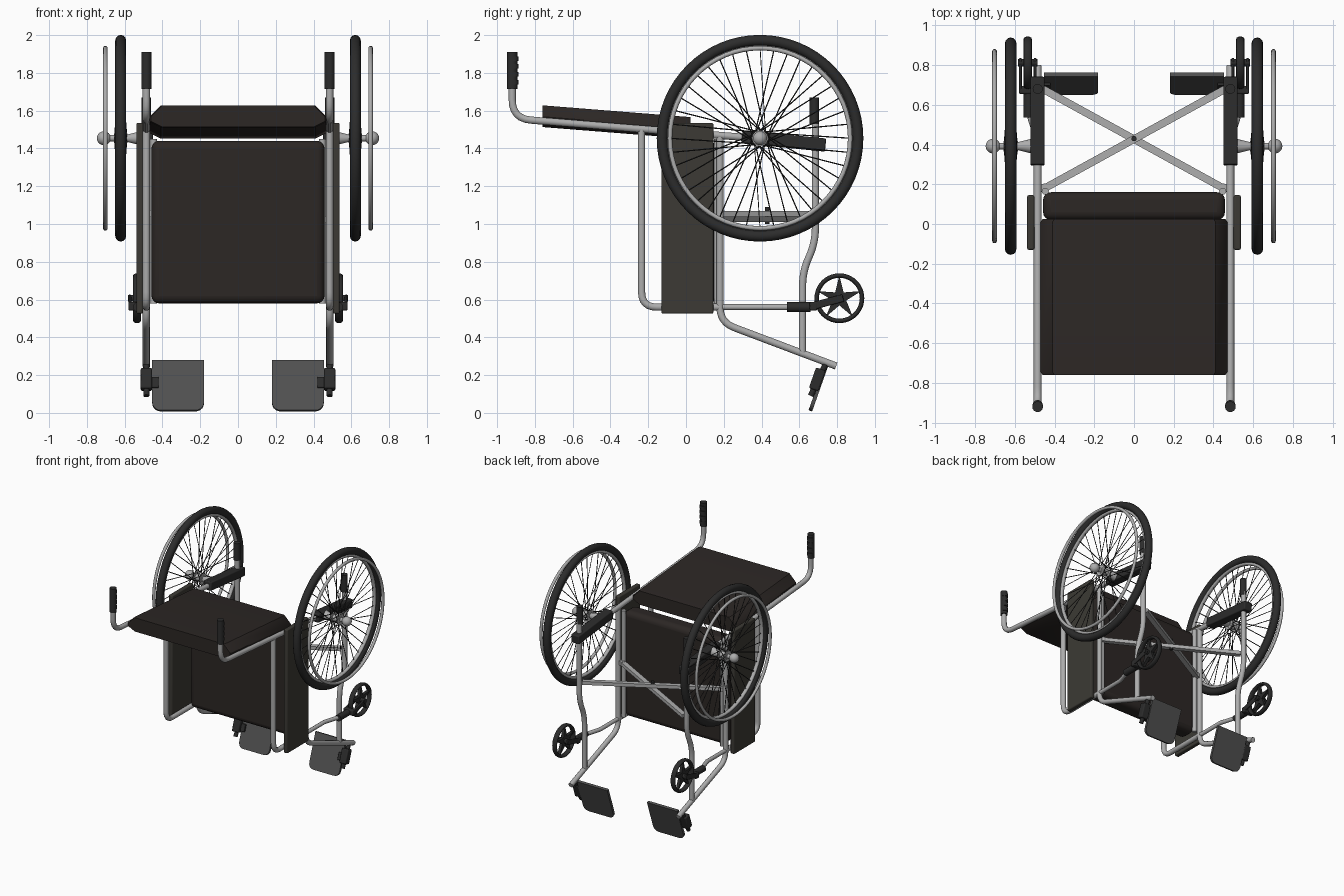
import bpy, bmesh
from math import pi, sin, cos
from mathutils import Vector

if "Cube" in bpy.data.objects:
    bpy.data.objects.remove(bpy.data.objects["Cube"])


def material(name, c):
    m = bpy.data.materials.new(name)
    m.diffuse_color = (*c, 1)
    m.use_nodes = True
    m.node_tree.nodes["Principled BSDF"].inputs["Base Color"].default_value = m.diffuse_color
    return m


STEEL = material("steel", (0.42, 0.42, 0.42))
BLACK = material("black_rubber", (0.025, 0.025, 0.025))
CLOTH = material("dark_cloth", (0.025, 0.02, 0.018))
PANEL = material("panel_cloth", (0.045, 0.042, 0.035))
PLATE = material("plate_grey", (0.08, 0.08, 0.08))


def finish(ob, name, mat, smooth=True):
    ob.name = name
    ob.data.materials.clear()
    ob.data.materials.append(mat)
    if smooth:
        bpy.ops.object.select_all(action='DESELECT')
        ob.select_set(True)
        bpy.context.view_layer.objects.active = ob
        bpy.ops.object.shade_smooth_by_angle(angle=0.7)
    return ob


def loft(name, loops, mat):
    # skin a row of equal outlines and cap both ends
    bm = bmesh.new()
    rows = [[bm.verts.new(p) for p in loop] for loop in loops]
    n = len(rows[0])
    for e, f in zip(rows, rows[1:]):
        for i in range(n):
            j = (i + 1) % n
            bm.faces.new((e[i], e[j], f[j], f[i]))
    bm.faces.new(rows[0][::-1])
    bm.faces.new(rows[-1])
    bmesh.ops.recalc_face_normals(bm, faces=bm.faces[:])
    me = bpy.data.meshes.new(name)
    bm.to_mesh(me)
    bm.free()
    ob = bpy.data.objects.new(name, me)
    bpy.context.collection.objects.link(ob)
    return finish(ob, name, mat)


def box(name, lo, hi, mat, bevel=0.0, rot=0.0, seg=3):
    lo, hi = Vector(lo), Vector(hi)
    bpy.ops.mesh.primitive_cube_add(size=1, location=(lo + hi) / 2, rotation=(rot, 0, 0))
    ob = bpy.context.object
    ob.scale = [abs(v) for v in hi - lo]
    bpy.ops.object.transform_apply(location=False, rotation=False, scale=True)
    if bevel:
        b = ob.modifiers.new("bevel", 'BEVEL')
        b.width, b.segments = bevel, seg
    return finish(ob, name, mat)


def rod(name, a, b, r1, mat, r2=None, n=16):
    a, b = Vector(a), Vector(b)
    d = b - a
    bpy.ops.mesh.primitive_cone_add(vertices=n, radius1=r1, radius2=r1 if r2 is None else r2,
                                    depth=d.length, location=(a + b) / 2,
                                    rotation=d.to_track_quat('Z', 'Y').to_euler())
    return finish(bpy.context.object, name, mat)


def ring(name, loc, R, r, mat, n=64, m=12):
    bpy.ops.mesh.primitive_torus_add(major_radius=R, minor_radius=r, major_segments=n,
                                     minor_segments=m, location=loc, rotation=(0, pi / 2, 0))
    return finish(bpy.context.object, name, mat)


def fillet(pts, rad):
    # replace each inner corner with a short curve
    pts = [Vector(p) for p in pts]
    out = [pts[0]]
    for p, c, q in zip(pts, pts[1:], pts[2:]):
        a, b = c + (p - c).normalized() * rad, c + (q - c).normalized() * rad
        out += [a * (1 - t) ** 2 + c * 2 * t * (1 - t) + b * t * t for t in [i / 6 for i in range(7)]]
    return out + [pts[-1]]


def wires(name, paths, r, mat, res=3):
    cu = bpy.data.curves.new(name, 'CURVE')
    cu.dimensions = '3D'
    cu.bevel_depth, cu.bevel_resolution, cu.use_fill_caps = r, res, True
    for path in paths:
        sp = cu.splines.new('POLY')
        sp.points.add(len(path) - 1)
        for p, co in zip(sp.points, path):
            p.co = (*co, 1)
    ob = bpy.data.objects.new(name, cu)
    bpy.context.collection.objects.link(ob)
    bpy.ops.object.select_all(action='DESELECT')
    ob.select_set(True)
    bpy.context.view_layer.objects.active = ob
    bpy.ops.object.convert(target='MESH')
    return finish(bpy.context.object, name, mat)


def tube(name, x, yz, r=0.02, rad=0.08):
    return wires(name, [fillet([(x, y, z) for y, z in yz], rad)], r, STEEL)


# seat cushion
box("seat", (-0.458, 0.02, 0.58), (0.458, 0.16, 1.44), CLOTH, 0.04, seg=4)

# backrest: chamfered section swept along a gentle slope
section = [(-0.41, 0.06), (0.41, 0.06), (0.47, 0.0), (0.47, -0.025), (0.41, -0.055),
           (-0.41, -0.055), (-0.47, -0.025), (-0.47, 0.0)]
stations = ((-0.76, 1.568, 0.98), (-0.745, 1.567, 1), (0.01, 1.507, 1), (0.025, 1.506, 0.98))
loft("backrest", [[(x * k, y, c + z * k) for x, z in section] for y, c, k in stations], CLOTH)

# crossed braces with pivot
for s in (-1, 1):
    z = 1.04 + 0.015 * s
    a, b = Vector((-0.45 * s, 0.18, z)), Vector((0.46 * s, 0.68, z))
    d = b - a
    bpy.ops.mesh.primitive_cube_add(size=1, location=(a + b) / 2,
                                    rotation=(0, 0, d.to_2d().angle_signed(Vector((1, 0)))))
    bpy.context.object.scale = (d.length, 0.038, 0.028)
    finish(bpy.context.object, "cross_brace", STEEL)
    rod("brace_end", a - Vector((0, 0, 0.016)), a + Vector((0, 0, 0.016)), 0.024, STEEL)
rod("brace_pivot", (0, 0.43, 1.0), (0, 0.43, 1.09), 0.013, BLACK)

for s in (-1, 1):
    x = 0.485 * s
    # frame tubes
    tube("back_tube", x, [(-0.92, 1.75), (-0.92, 1.558), (0.45, 1.447)], rad=0.1)
    tube("arm_tube", x, [(-0.235, 1.5), (-0.235, 0.56), (0.18, 0.56)])
    tube("front_tube", x, [(0.18, 1.46), (0.18, 0.48), (0.795, 0.248)])
    tube("lower_tube", x, [(0.685, 1.56), (0.685, 0.9), (0.617, 0.75), (0.617, 0.31)])
    tube("seat_rail", 0.447 * s, [(0.165, 1.45), (0.165, 0.58)], 0.018)
    wires("caster_tube", [[(x, 0.15, 0.56), (x, 0.42, 0.56), (0.525 * s, 0.55, 0.56)]], 0.016, STEEL)
    # grips
    rod("handle_grip", (x, -0.92, 1.715), (x, -0.92, 1.91), 0.027, BLACK)
    for i in range(4):
        z = 1.75 + 0.042 * i
        rod("grip_ridge", (x, -0.912, z - 0.012), (x, -0.912, z + 0.012), 0.026, BLACK)
    rod("tip_lever_grip", (x, 0.68, 1.53), (x, 0.68, 1.67), 0.025, BLACK)
    # side panel and axle mount
    box("side_panel", (0.502 * s, -0.13, 0.525), (0.538 * s, 0.145, 1.535), PANEL, 0.008)
    box("axle_mount", (0.45 * s, 0.295, 1.405), (0.522 * s, 0.74, 1.475), BLACK, 0.008, -0.1)

    # drive wheel
    wy, wz, wx = 0.392, 1.454, 0.621 * s
    ring("tyre", (wx, wy, wz), 0.518, 0.029, BLACK)
    rim = ring("rim", (wx, wy, wz), 0.482, 0.012, STEEL)
    rim.scale.z = 1.3
    ring("push_rim", (0.702 * s, wy, wz), 0.477, 0.012, STEEL)
    spokes = []
    for i in range(40):
        a = 2 * pi * i / 40
        h = a + (0.9 if i % 4 < 2 else -0.9)
        hx = wx + (0.03 if i % 2 else -0.03)
        spokes.append([(hx, wy + 0.038 * cos(h), wz + 0.038 * sin(h)),
                       (wx, wy + 0.478 * cos(a), wz + 0.478 * sin(a))])
    wires("spokes", spokes, 0.0032, BLACK, 0)
    rod("axle", (0.48 * s, wy, wz), (0.71 * s, wy, wz), 0.017, STEEL)
    rod("hub", (0.585 * s, wy, wz), (0.657 * s, wy, wz), 0.026, STEEL)
    for o in (-0.03, 0.03):
        rod("hub_flange", (wx + o - 0.004, wy, wz), (wx + o + 0.004, wy, wz), 0.042, STEEL, n=24)
    rod("axle_collar", (0.52 * s, wy, wz), (0.585 * s, wy, wz), 0.036, STEEL, 0.02)
    bpy.ops.mesh.primitive_uv_sphere_add(segments=20, ring_count=12, radius=0.037,
                                         location=(0.71 * s, wy, wz))
    finish(bpy.context.object, "hub_cap", STEEL)

    # caster: sleeve, fork, tyre, star spokes
    cx, cy, cz = 0.535 * s, 0.812, 0.607
    rod("caster_sleeve", (0.53 * s, 0.535, 0.56), (0.53 * s, 0.66, 0.56), 0.026, BLACK)
    box("fork_crown", (cx - 0.045, 0.655, 0.542), (cx + 0.045, 0.695, 0.588), BLACK, 0.008)
    for o in (-0.037, 0.037):
        box("fork_arm", (cx + o - 0.007, 0.675, 0.568), (cx + o + 0.007, 0.835, 0.608), BLACK, 0.006, 0.26)
    rod("caster_axle", (cx - 0.048, cy, cz), (cx + 0.048, cy, cz), 0.018, BLACK)
    t = ring("caster_tyre", (cx, cy, cz), 0.12, 0.012, BLACK, 40)
    t.scale.z = 1.7
    star = [((0.122, 0.038)[i % 2], pi * i / 5) for i in range(10)]
    loft("caster_star", [[(cx + o, cy - r * sin(a), cz + r * cos(a)) for r, a in star]
                         for o in (-0.012, 0.012)], BLACK)

    # foot plate with rounded lower corners
    outline = [(-0.137, 0.142), (0.137, 0.142)]
    for sx, a0 in ((1, 0), (-1, -pi / 2)):
        for k in range(6):
            a = a0 - k * pi / 10
            outline.append((sx * 0.092 + 0.045 * cos(a), -0.095 + 0.045 * sin(a)))
    plate = loft("foot_plate", [[(u, o, v) for u, v in outline] for o in (-0.01, 0.01)], PLATE)
    plate.location, plate.rotation_euler = (0.317 * s, 0.705, 0.143), (-0.34, 0, 0)
    # foot plate bracket
    box("foot_bracket", (0.455 * s, 0.668, 0.12), (0.515 * s, 0.722, 0.235), BLACK, 0.008, -0.34)
    rod("foot_post", (x, 0.66, 0.09), (x, 0.745, 0.27), 0.016, BLACK)
    box("foot_hinge", (0.42 * s, 0.687, 0.13), (0.47 * s, 0.713, 0.19), BLACK, 0.005, -0.34)
